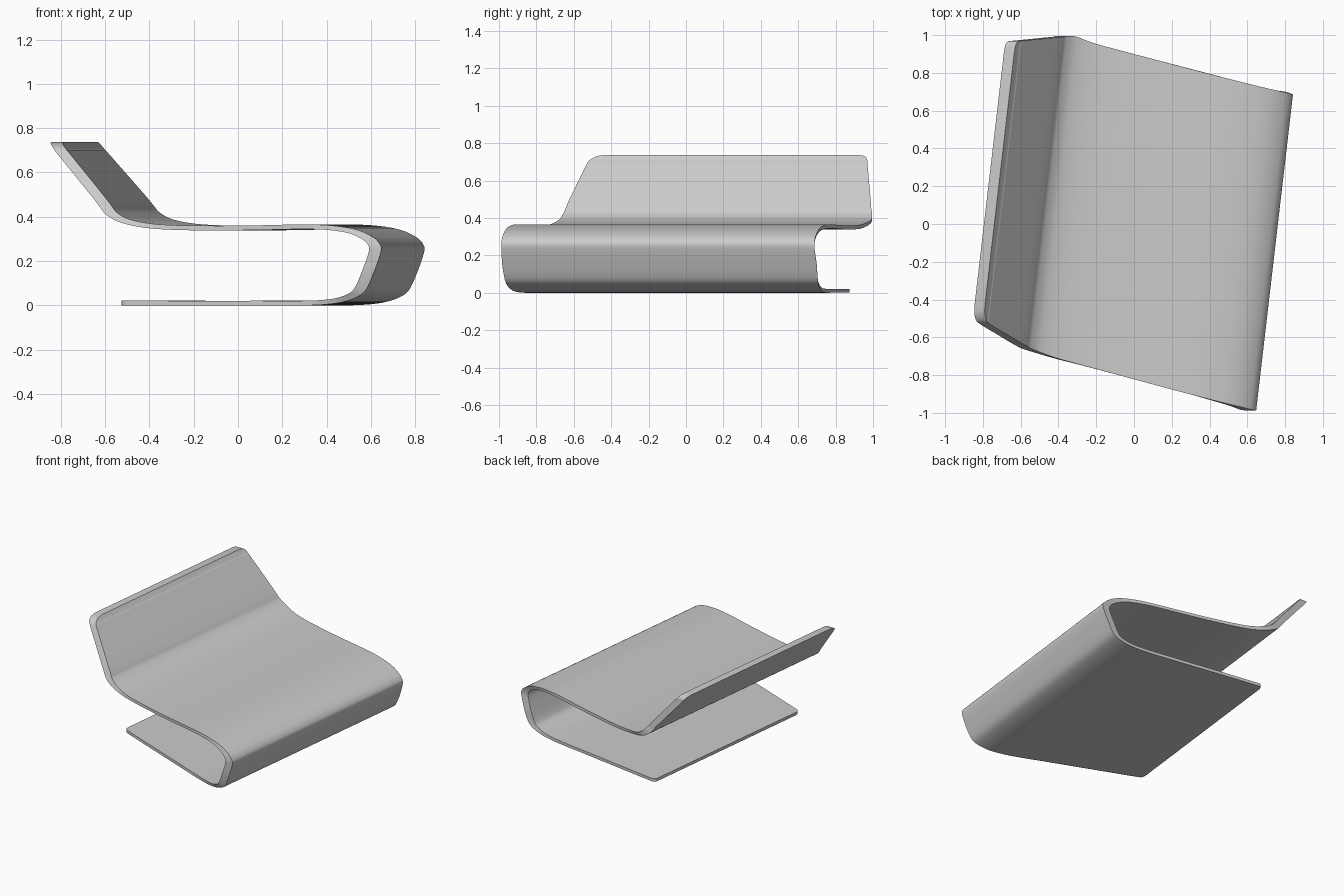
import bpy, bmesh
from mathutils import Vector

if "Cube" in bpy.data.objects:
    bpy.data.objects.remove(bpy.data.objects["Cube"], do_unlink=True)

LEAN = 0.1164      # sideways drift of the bent sheet along y
HALF = 0.0275      # half thickness, measured along x
SQUASH = 2.6       # sheet is thinner where it lies flat
STEPS = 6

# Backrest: position, height, front edge, back edge
backrest = [(-.767, .737, -.43, .92), (-.762, .73, -.475, .955), (-.749, .713, -.51, .968),
            (-.73, .69, -.528, .97), (-.63, .575, -.585, .98), (-.55, .482, -.63, .988),
            (-.524, .45, -.643, .99), (-.498, .418, -.657, .995), (-.441, .385, -.677, .992)]

# Seat and front bend: position, height
seat = [(-.338, .362), (-.214, .352), (-.008, .349), (.198, .351), (.404, .355), (.528, .35),
        (.632, .333), (.704, .3), (.732, .268), (.732, .24)]

# Lower bend and base plate: position, height
base = [(.7, .15), (.668, .08), (.643, .053), (.582, .028), (.51, .016), (.408, .0108),
        (.2, .0106), (-.43, .0106)]

points = [Vector(p) for p in backrest]
points += [Vector((q, z, -.797 - .26 * q, .873 - .254 * q)) for q, z in seat]
points += [Vector((q, z, -.975 - .379 * (q - .68), .702 - .154 * (q - .68))) for q, z in base]
# Slightly rounded corners at the free end of the base
points += [Vector((-.455, .0106, -.54, .872)), Vector((-.466, .0106, -.515, .85))]


def smooth_path(pts):
    """Curve through all points, spaced by chord length."""
    t = [0.0]
    for a, b in zip(pts, pts[1:]):
        t.append(t[-1] + (b - a).length)
    last = len(pts) - 1
    tangent = []
    for i in range(len(pts)):
        lo, hi = max(i - 1, 0), min(i + 1, last)
        tangent.append((pts[hi] - pts[lo]) / (t[hi] - t[lo]))
    out = []
    for i in range(last):
        h = t[i + 1] - t[i]
        for k in range(STEPS):
            u = k / STEPS
            s = u * u * (3 - 2 * u)
            out.append(pts[i] * (1 - s) + pts[i + 1] * s
                       + tangent[i] * (h * u * (1 - u) ** 2)
                       - tangent[i + 1] * (h * u * u * (1 - u)))
    return out + [pts[-1]]


path = smooth_path(points)
bm = bmesh.new()
rings = []
for i, p in enumerate(path):
    a, b = path[max(i - 1, 0)], path[min(i + 1, len(path) - 1)]
    n = Vector(((b[1] - a[1]) * SQUASH, a[0] - b[0])).normalized()
    if p[1] > .7:
        n = Vector((-1, 0))     # level cut along the top edge
    ring = []
    for side, y in ((1, p[2]), (1, p[3]), (-1, p[3]), (-1, p[2])):
        q = p[0] + side * HALF * n.x
        z = p[1] + side * HALF * n.y / SQUASH
        ring.append(bm.verts.new((q + LEAN * y, y, z)))
    rings.append(ring)

for r, s in zip(rings, rings[1:]):
    for j in range(4):
        k = (j + 1) % 4
        bm.faces.new((r[j], r[k], s[k], s[j]))
bm.faces.new(rings[0])
bm.faces.new(rings[-1])
bmesh.ops.recalc_face_normals(bm, faces=bm.faces)

mesh = bpy.data.meshes.new("bent_sheet_chair")
bm.to_mesh(mesh)
bm.free()
chair = bpy.data.objects.new("bent_sheet_chair", mesh)
bpy.context.collection.objects.link(chair)

grey = bpy.data.materials.new("light_grey")
grey.use_nodes = True
colour = (.6, .6, .6, 1)
grey.diffuse_color = colour
grey.node_tree.nodes["Principled BSDF"].inputs["Base Color"].default_value = colour
mesh.materials.append(grey)

bpy.ops.object.select_all(action="DESELECT")
chair.select_set(True)
bpy.context.view_layer.objects.active = chair
bpy.ops.object.shade_smooth_by_angle(angle=.6)
